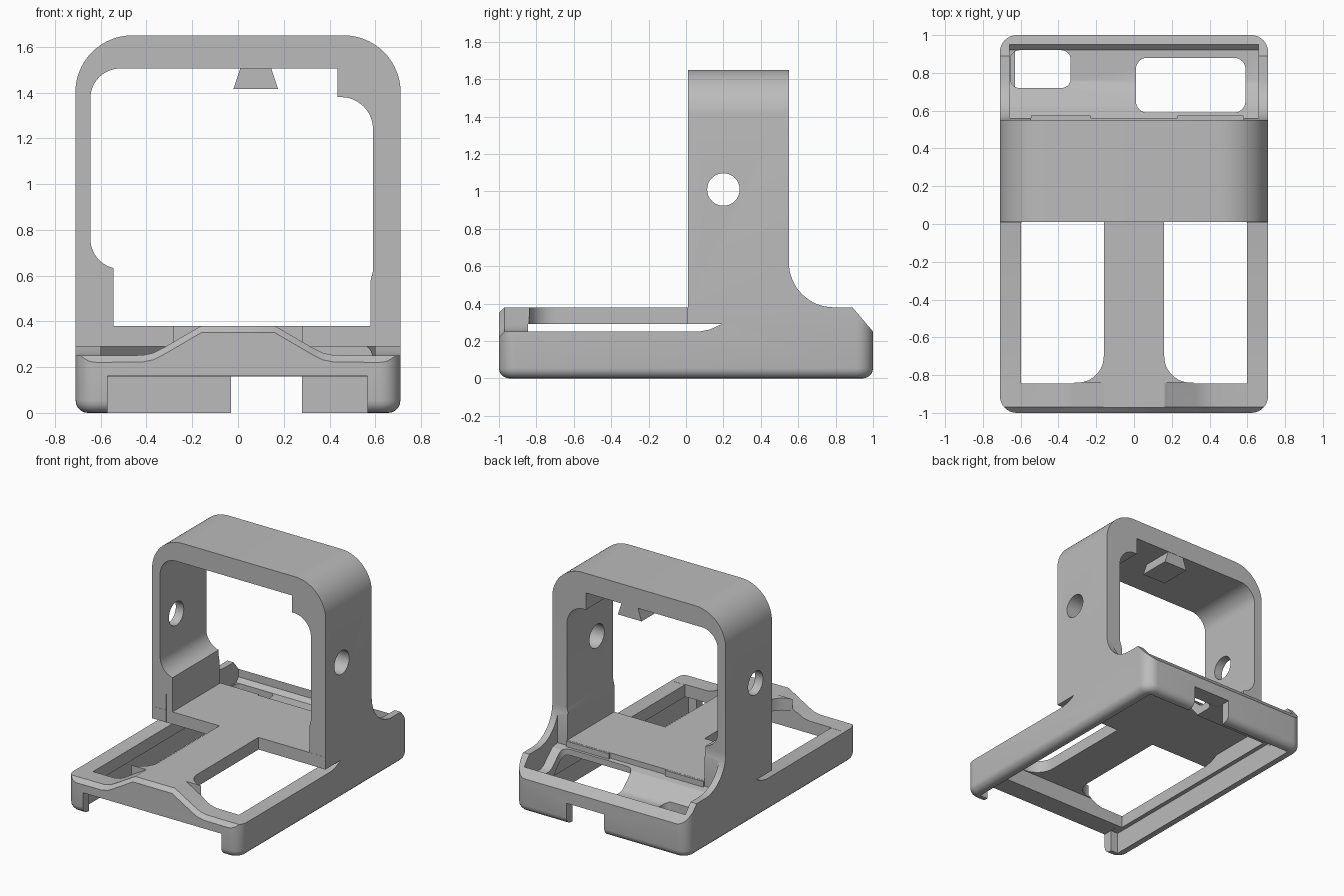
import bpy, bmesh, math

cube = bpy.data.objects.get("Cube")
if cube:
    bpy.data.objects.remove(cube, do_unlink=True)

grey = bpy.data.materials.new("plain_grey")
grey.use_nodes = True
grey.diffuse_color = (0.5, 0.5, 0.5, 1)
grey.node_tree.nodes["Principled BSDF"].inputs["Base Color"].default_value = (0.5, 0.5, 0.5, 1)


def arc(cx, cy, r, start, end, n=12):
    steps = [math.radians(start + (end - start) * i / n) for i in range(n + 1)]
    return [(cx + r * math.cos(t), cy + r * math.sin(t)) for t in steps]


def rounded(x0, x1, y0, y1, r, n=8):
    return (arc(x1 - r, y1 - r, r, 0, 90, n) + arc(x0 + r, y1 - r, r, 90, 180, n)
            + arc(x0 + r, y0 + r, r, 180, 270, n) + arc(x1 - r, y0 + r, r, 270, 360, n))


def rect(x0, x1, y0, y1):
    return [(x0, y0), (x1, y0), (x1, y1), (x0, y1)]


def prism(name, pts, axis, a, b, bottom_round=0):
    """Extrude a 2D outline along an axis from a to b."""
    place = {"x": lambda p, d: (d, p[0], p[1]),
             "y": lambda p, d: (p[0], d, p[1]),
             "z": lambda p, d: (p[0], p[1], d)}[axis]
    bm = bmesh.new()
    lo = [bm.verts.new(place(p, a)) for p in pts]
    hi = [bm.verts.new(place(p, b)) for p in pts]
    bm.faces.new(lo)
    bm.faces.new(hi)
    for i in range(len(pts)):
        j = (i + 1) % len(pts)
        bm.faces.new((lo[i], lo[j], hi[j], hi[i]))
    bmesh.ops.recalc_face_normals(bm, faces=bm.faces)
    if bottom_round:
        rim = [e for e in bm.edges if all(v in lo for v in e.verts)]
        bmesh.ops.bevel(bm, geom=rim, offset=bottom_round, segments=5,
                        profile=0.5, affect="EDGES")
    mesh = bpy.data.meshes.new(name)
    bm.to_mesh(mesh)
    bm.free()
    mesh.materials.append(grey)
    ob = bpy.data.objects.new(name, mesh)
    bpy.context.collection.objects.link(ob)
    return ob


def combine(body, tool, operation="DIFFERENCE"):
    mod = body.modifiers.new("combine", "BOOLEAN")
    mod.operation = operation
    mod.solver = "EXACT"
    mod.object = tool
    bpy.context.view_layer.objects.active = body
    bpy.ops.object.modifier_apply(modifier=mod.name)
    bpy.data.objects.remove(tool, do_unlink=True)


def cut(pts, axis, a, b):
    combine(body, prism("cutter", pts, axis, a, b))


# Side silhouette, trimmed by the rounded plan and the frame's round shoulders
side = ([(-1.1, -0.1), (1.1, -0.1), (1.1, 0.132), (0.89, 0.38)]
        + arc(0.79, 0.62, 0.24, 270, 180, 16)
        + [(0.55, 1.8), (0.01, 1.8), (0.01, 0.38), (-1.1, 0.38)])
body = prism("cradle_body", side, "x", -0.8, 0.8)
combine(body, prism("plan", rounded(-0.71, 0.71, -1, 1, 0.09), "z", 0, 2, 0.055), "INTERSECT")
shoulders = ([(-0.711, -0.2)] + arc(-0.461, 1.4, 0.25, 180, 90, 20)
             + arc(0.461, 1.4, 0.25, 90, 0, 20) + [(0.711, -0.2)])
combine(body, prism("shoulders", shoulders, "y", -2, 2), "INTERSECT")

# Frame opening
opening = ([(-0.545, 0.38)] + arc(-0.515, 0.76, 0.13, 257, 180)
           + arc(-0.515, 1.375, 0.13, 180, 90)
           + [(0.435, 1.505), (0.435, 1.38)] + arc(0.45, 1.24, 0.14, 90, 0)
           + [(0.59, 0.62), (0.58, 0.58), (0.58, 0.38)])
cut(opening, "y", -0.2, 0.57)

# Round holes through the frame sides
cut(arc(0.2, 1.01, 0.087, 0, 348.75, 31), "x", -1, 1)

# Rear tray
tray = [(0.56, 2), (0.56, 0.34), (0.62, 0.33), (0.73, 0.23), (0.76, 0.22),
        (0.92, 0.22), (0.95, 0.25), (0.95, 2)]
cut(tray, "x", -0.66, 0.66)

# Front bar outline with a chamfered front edge
half = [(0.16, 0.381), (0.33, 0.282), (0.37, 0.262), (0.42, 0.252), (0.8, 0.25)]
bar_top = [(-x, z) for x, z in reversed(half)] + half + [(0.8, 0.6), (-0.8, 0.6)]
cut(bar_top, "y", -1.1, -0.839)
chamfer = prism("chamfer", bar_top, "y", -1.05, -0.97)
for v in chamfer.data.vertices:
    if v.co.y < -1:
        v.co.z -= 0.08
combine(body, chamfer)

# Side rail tops, running under the frame's front edge
rail = [(-0.84, 0.25), (0.07, 0.25), (0.13, 0.262), (0.19, 0.29), (0.009, 0.29),
        (0.009, 0.5), (-0.84, 0.5)]
for s in (-1, 1):
    cut(rail, "x", *sorted((s * 0.58, s * 0.8)))

# Front windows either side of the bridge
for s in (-1, 1):
    window = [(0.595, -0.84)] + arc(0.3, -0.70, 0.14, 270, 180) + [(0.16, 0.011), (0.595, 0.011)]
    cut([(s * x, y) for x, y in window], "z", 0.1, 0.5)

# Hollow underside: wide lower pocket and a stepped upper pocket
cut(rect(-0.63, 0.63, -0.93, 0.93), "z", -0.1, 0.16)
cut([(-0.845, 0.1), (-0.845, 0.29), (0.6, 0.29), (0.7, 0.17), (0.7, 0.1)], "x", -0.598, 0.598)

# Front mouth and rear notch
cut(rect(-0.57, 0.565, -0.1, 0.161), "y", -1.1, -0.88)
cut(rect(-0.03, 0.28, -0.1, 0.161), "y", 0.88, 1.1)

# Tray floor openings
cut(rounded(0.01, 0.59, 0.59, 0.88, 0.06), "z", 0.12, 0.37)
cut(rounded(-0.655, -0.335, 0.72, 0.92, 0.05), "z", 0.14, 0.37)

# Dovetail under the frame top
prism("dovetail", [(0.012, 1.512), (0.143, 1.512), (0.175, 1.415), (-0.02, 1.415)], "y", 0.31, 0.548)

# Small tongues at the back of the platform
for name, x0, x1 in (("right_tongue", -0.545, -0.23), ("left_tongue", 0.23, 0.58)):
    prism(name, rect(x0, x1, 0.33, 0.379), "y", 0.55, 0.575)

# Smooth the curved parts, keep the edges crisp
bpy.ops.object.select_all(action="DESELECT")
body.select_set(True)
bpy.context.view_layer.objects.active = body
bpy.ops.object.shade_smooth_by_angle(angle=math.radians(25))
